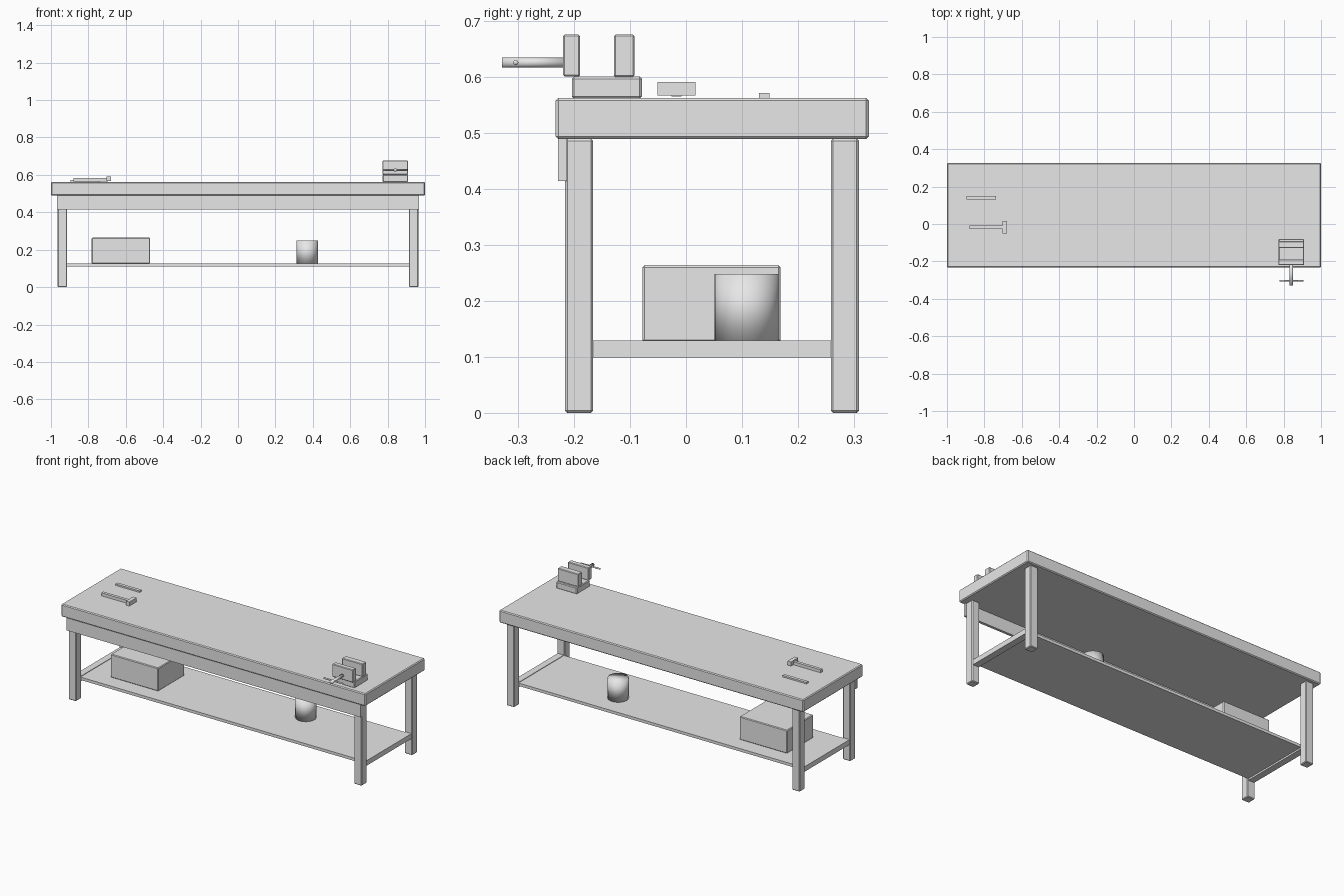
import bpy, bmesh, math
from mathutils import Matrix

if "Cube" in bpy.data.objects:
    bpy.data.objects.remove(bpy.data.objects["Cube"])

grey = bpy.data.materials.new("plain grey")
grey.diffuse_color = (0.8, 0.8, 0.8, 1)
grey.use_nodes = True
grey.node_tree.nodes["Principled BSDF"].inputs["Base Color"].default_value = grey.diffuse_color


def finish(name, bm):
    mesh = bpy.data.meshes.new(name)
    bm.to_mesh(mesh)
    bm.free()
    mesh.materials.append(grey)
    obj = bpy.data.objects.new(name, mesh)
    bpy.context.collection.objects.link(obj)
    return obj


def box(name, x, y, z, bevel=0):
    """Box from (min, max) ranges with an optional chamfer."""
    bm = bmesh.new()
    bmesh.ops.create_cube(bm, size=1)
    for v in bm.verts:
        v.co = [(a + b) / 2 + c * (b - a) for (a, b), c in zip((x, y, z), v.co)]
    obj = finish(name, bm)
    if bevel:
        mod = obj.modifiers.new("chamfer", 'BEVEL')
        mod.width = bevel
        mod.segments = 1
    return obj


def rod(name, centre, radius, length, axis='Z', sides=32):
    """Smooth cylinder along an axis."""
    bm = bmesh.new()
    bmesh.ops.create_cone(bm, cap_ends=True, segments=sides, radius1=radius,
                          radius2=radius, depth=length)
    turn = {'Z': Matrix.Identity(4),
            'X': Matrix.Rotation(math.pi / 2, 4, 'Y'),
            'Y': Matrix.Rotation(math.pi / 2, 4, 'X')}[axis]
    bmesh.ops.transform(bm, matrix=Matrix.Translation(centre) @ turn, verts=bm.verts)
    for f in bm.faces:
        f.smooth = True
    return finish(name, bm)


# bench frame
box("bench_top", (-1, 1), (-0.233, 0.327), (0.489, 0.563), 0.005)
box("front_apron", (-0.967, 0.967), (-0.229, -0.213), (0.414, 0.489))
for side, s in (("left", -1), ("right", 1)):
    xr = tuple(sorted((s * 0.914, s * 0.964)))
    box(side + "_front_leg", xr, (-0.216, -0.166), (0, 0.49), 0.004)
    box(side + "_back_leg", xr, (0.259, 0.309), (0, 0.49), 0.004)
    xs = tuple(sorted((s * 0.919, s * 0.959)))
    box(side + "_stretcher", xs, (-0.168, 0.261), (0.099, 0.129))
box("lower_shelf", (-0.919, 0.919), (-0.168, 0.261), (0.109, 0.126))

# things on the shelf
box("storage_box", (-0.783, -0.47), (-0.078, 0.169), (0.126, 0.264), 0.004)
rod("paint_can", (0.37, 0.108, 0.187), 0.057, 0.122)

# bench vise
vx = (0.773, 0.909)
box("vise_base", vx, (-0.204, -0.079), (0.561, 0.601), 0.004)
box("vise_front_jaw", vx, (-0.22, -0.189), (0.601, 0.676), 0.003)
box("vise_back_jaw", vx, (-0.129, -0.092), (0.6, 0.676), 0.003)
rod("vise_screw", (0.841, -0.2695, 0.626), 0.009, 0.119, 'Y', 24)
rod("vise_handle", (0.841, -0.304, 0.626), 0.0045, 0.128, 'X', 16)

# hand tools on the top
box("hammer_handle", (-0.88, -0.695), (-0.026, -0.008), (0.565, 0.583))
box("hammer_head", (-0.702, -0.679), (-0.051, 0.017), (0.567, 0.591))
box("file_tool", (-0.896, -0.738), (0.130, 0.149), (0.562, 0.572))
